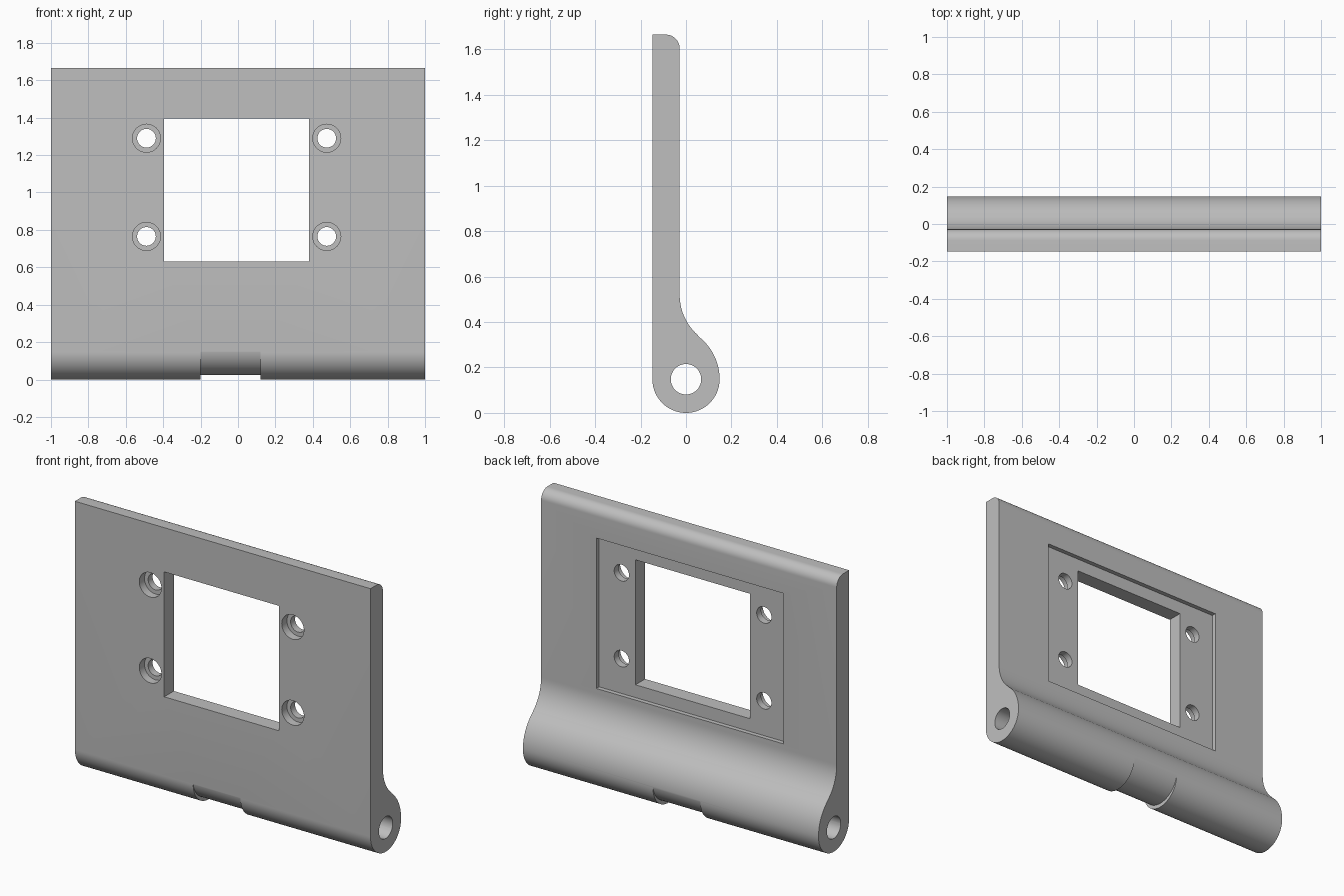
import bpy
import bmesh
from math import sin, cos, pi, radians

if "Cube" in bpy.data.objects:
    bpy.data.objects.remove(bpy.data.objects["Cube"], do_unlink=True)

R = 0.148                      # barrel radius, also half the depth
BACK = -0.028                  # back face of the plate
TOP = 1.665
SWEEP = 0.238                  # radius of the blend from barrel to plate
CX, CZ = -0.0075, 1.0125       # centre of the window

grey = bpy.data.materials.new("light_grey")
grey.use_nodes = True
colour = (0.52, 0.52, 0.52, 1)
grey.diffuse_color = colour
grey.node_tree.nodes["Principled BSDF"].inputs["Base Color"].default_value = colour


def arc(y, z, r, start, end, steps):
    """Points of an arc in the y-z plane, angles in degrees."""
    angles = [radians(start + (end - start) * i / steps) for i in range(steps + 1)]
    return [(y + r * cos(a), z + r * sin(a)) for a in angles]


def prism(name, points, x0, x1):
    """Extrude a y-z outline along x."""
    bm = bmesh.new()
    face = bm.faces.new([bm.verts.new((x0, y, z)) for y, z in points])
    out = bmesh.ops.extrude_face_region(bm, geom=[face])
    moved = [v for v in out["geom"] if isinstance(v, bmesh.types.BMVert)]
    bmesh.ops.translate(bm, verts=moved, vec=(x1 - x0, 0, 0))
    bmesh.ops.recalc_face_normals(bm, faces=bm.faces)
    mesh = bpy.data.meshes.new(name)
    bm.to_mesh(mesh)
    bm.free()
    obj = bpy.data.objects.new(name, mesh)
    bpy.context.collection.objects.link(obj)
    mesh.materials.append(grey)
    return obj


def box(x0, x1, y0, y1, z0, z1):
    return prism("box_cutter", [(y0, z0), (y1, z0), (y1, z1), (y0, z1)], x0, x1)


def bore(x, z, r, y0, y1):
    """Round cutter running along y."""
    bpy.ops.mesh.primitive_cylinder_add(vertices=40, radius=r, depth=y1 - y0,
                                        location=(x, (y0 + y1) / 2, z),
                                        rotation=(pi / 2, 0, 0))
    obj = bpy.context.object
    obj.data.materials.append(grey)
    return obj


def cut(target, cutter):
    cutter.hide_render = True
    mod = target.modifiers.new("cut", 'BOOLEAN')
    mod.operation = 'DIFFERENCE'
    mod.solver = 'EXACT'
    mod.object = cutter
    bpy.context.view_layer.objects.active = target
    bpy.ops.object.modifier_apply(modifier=mod.name)
    bpy.data.objects.remove(cutter, do_unlink=True)


# Plate and barrel in one outline: round bottom, S-shaped blend, rounded top edge
outline = arc(0, R, R, 180, 360, 40)
outline += arc(R - SWEEP, R, SWEEP, 0, 51, 16)[1:]
outline += arc(BACK + SWEEP, 0.52, SWEEP, 231, 180, 16)[1:]
outline += arc(BACK - 0.06, TOP - 0.06, 0.06, 0, 90, 12)
outline += [(-R, TOP)]
plate = prism("hinge_plate", outline, -1, 1)

# Pin hole along the barrel
cut(plate, prism("pin_cutter", arc(0, R, 0.067, 0, 351, 39), -1.1, 1.1))

# Shallow notch under the barrel
notch = arc(0, R + 0.027, R + 0.002, 180, 360, 48) + [(0.3, R + 0.027), (0.3, -0.1),
                                                    (-0.3, -0.1), (-0.3, R + 0.027)]
cut(plate, prism("notch_cutter", notch, -0.2, 0.12))

# Recess on the back and the window through it
cut(plate, box(CX - 0.633, CX + 0.633, BACK - 0.027, 0.1, CZ - 0.46, CZ + 0.46))
cut(plate, box(CX - 0.388, CX + 0.388, -0.3, 0.2, CZ - 0.382, CZ + 0.382))

# Screw holes with counterbores on the front
for sx in (-1, 1):
    for sz in (-1, 1):
        x, z = CX + sx * 0.482, CZ + 0.015 + sz * 0.2625
        cut(plate, bore(x, z, 0.05, -0.3, 0.2))
        cut(plate, bore(x, z, 0.075, -0.3, -R + 0.05))

bpy.ops.object.select_all(action='DESELECT')
plate.select_set(True)
bpy.context.view_layer.objects.active = plate
bpy.ops.object.shade_smooth_by_angle(angle=radians(25))
